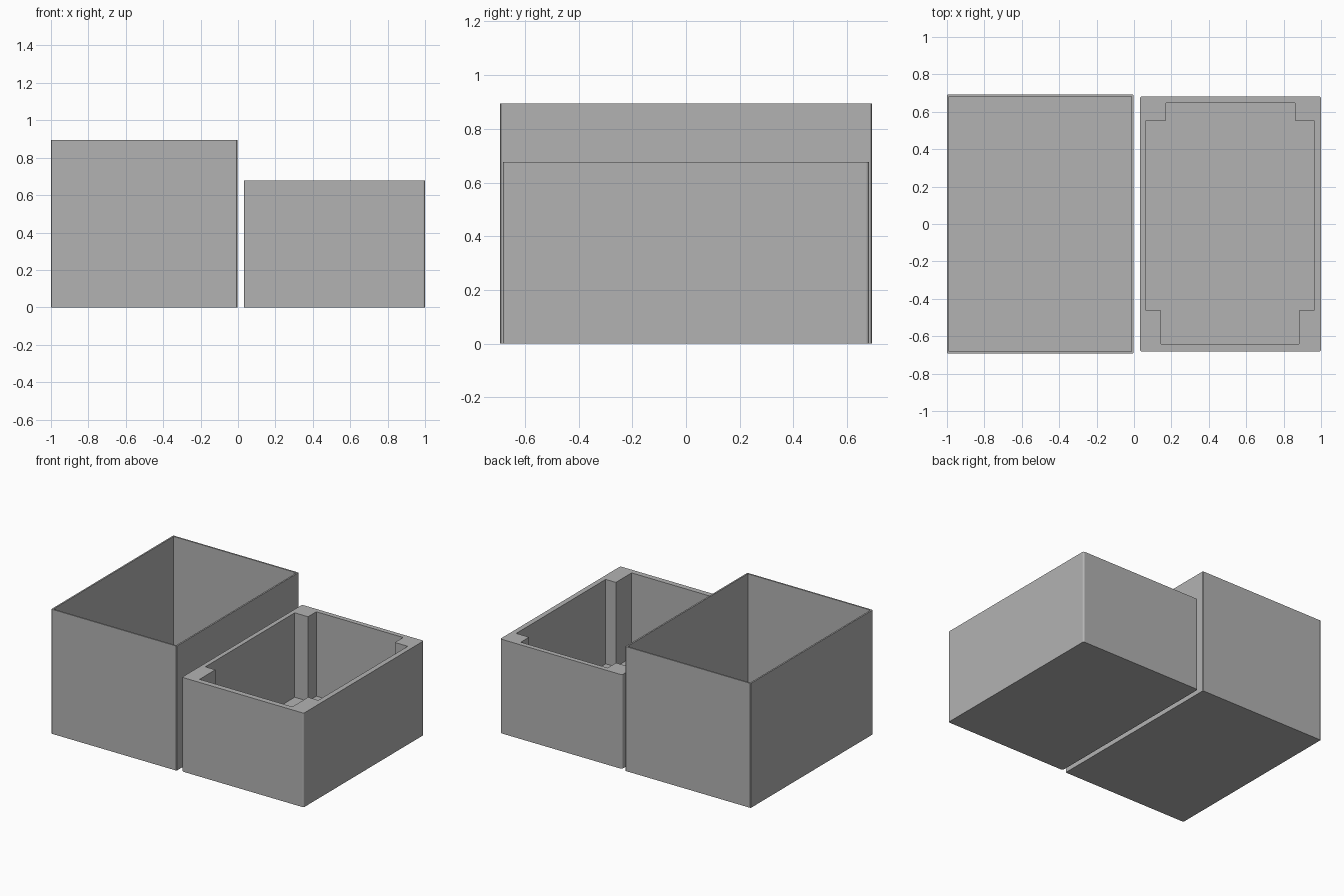
import bpy
import bmesh

# Remove the default cube
old = bpy.data.objects.get("Cube")
if old:
    bpy.data.objects.remove(old, do_unlink=True)

# Single material
grey = bpy.data.materials.new("plain_grey")
colour = (0.45, 0.45, 0.45, 1)
grey.diffuse_color = colour
grey.use_nodes = True
grey.node_tree.nodes["Principled BSDF"].inputs["Base Color"].default_value = colour


def rectangle(x0, x1, y0, y1):
    return [(x0, y0), (x1, y0), (x1, y1), (x0, y1)]


def prism(name, outline, z0, z1, radius=0, segments=1):
    """Extrude a flat outline upwards and round its upright edges."""
    bm = bmesh.new()
    base = bm.faces.new([bm.verts.new((x, y, z0)) for x, y in outline])
    grown = bmesh.ops.extrude_face_region(bm, geom=[base])["geom"]
    for v in grown:
        if isinstance(v, bmesh.types.BMVert):
            v.co.z = z1
    if radius:
        upright = [e for e in bm.edges
                   if abs(e.verts[0].co.z - e.verts[1].co.z) > (z1 - z0) / 2]
        bmesh.ops.bevel(bm, geom=upright, offset=radius, segments=segments,
                        profile=0.5, affect='EDGES')
    bmesh.ops.recalc_face_normals(bm, faces=bm.faces)
    mesh = bpy.data.meshes.new(name)
    bm.to_mesh(mesh)
    bm.free()
    mesh.materials.append(grey)
    obj = bpy.data.objects.new(name, mesh)
    bpy.context.collection.objects.link(obj)
    return obj


def hollow(body, cutter):
    """Carve the cutter out of the body, then discard the cutter."""
    cutter.hide_render = True
    mod = body.modifiers.new("cavity", 'BOOLEAN')
    mod.operation = 'DIFFERENCE'
    mod.solver = 'EXACT'
    mod.object = cutter
    bpy.context.view_layer.objects.active = body
    bpy.ops.object.modifier_apply(modifier=mod.name)
    bpy.data.objects.remove(cutter, do_unlink=True)


# Tall thin-walled outer box
wall = 0.011
x0, x1, y1, top = -1, -0.003, 0.693, 0.895
outer_box = prism("outer_box", rectangle(x0, x1, -y1, y1), 0, top, 0.004)
hollow(outer_box, prism("outer_cavity",
       rectangle(x0 + wall, x1 - wall, -y1 + wall, y1 - wall), wall, top + 0.1))

# Lower thick-walled inner tray with stepped corner posts
inner_tray = prism("inner_tray", rectangle(0.032, 1, -0.682, 0.682),
                   0, 0.677, 0.012, 3)
left, right, front, back = 0.064, 0.963, -0.463, 0.553
stepped = [(0.144, -0.642), (0.882, -0.642), (0.882, front), (right, front),
           (right, back), (0.861, back), (0.861, 0.647), (0.17, 0.647),
           (0.17, back), (left, back), (left, front), (0.144, front)]
hollow(inner_tray, prism("tray_cavity", stepped, 0.07, 0.8))
